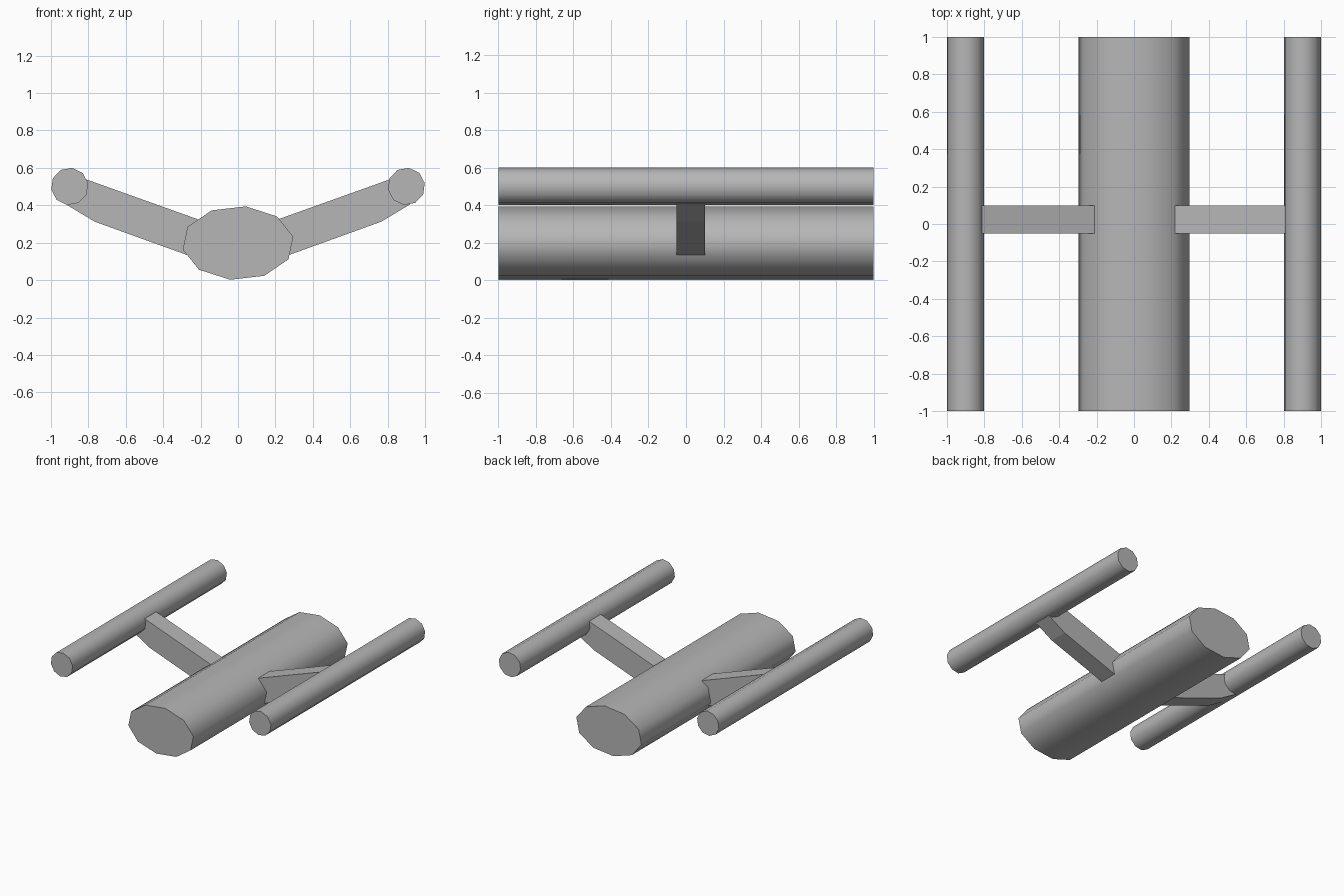
import bpy, bmesh, math

if "Cube" in bpy.data.objects:
    bpy.data.objects.remove(bpy.data.objects["Cube"])

# Mid grey for every part
grey = bpy.data.materials.new("mid_grey")
grey.diffuse_color = (0.47, 0.47, 0.47, 1.0)
grey.use_nodes = True
grey.node_tree.nodes["Principled BSDF"].inputs["Base Color"].default_value = grey.diffuse_color


def extrude_profile(name, profile, y0, y1):
    """Extrude an (x, z) outline along y into a closed solid."""
    bm = bmesh.new()
    near = [bm.verts.new((x, y0, z)) for x, z in profile]
    far = [bm.verts.new((x, y1, z)) for x, z in profile]
    bm.faces.new(near)
    bm.faces.new(far)
    for i in range(len(profile)):
        bm.faces.new((near[i - 1], near[i], far[i], far[i - 1]))
    bmesh.ops.recalc_face_normals(bm, faces=bm.faces)
    mesh = bpy.data.meshes.new(name)
    bm.to_mesh(mesh)
    bm.free()
    mesh.materials.append(grey)
    obj = bpy.data.objects.new(name, mesh)
    bpy.context.collection.objects.link(obj)
    return obj


def tube(name, x, z, rx, rz):
    """Ten-sided lengthwise tube with smooth sides and flat ends."""
    angles = [math.radians(10 + 36 * i) for i in range(10)]
    ring = [(x + rx * math.cos(a), z + rz * math.sin(a)) for a in angles]
    obj = extrude_profile(name, ring, -1.0, 1.0)
    bpy.ops.object.select_all(action='DESELECT')
    obj.select_set(True)
    bpy.context.view_layer.objects.active = obj
    bpy.ops.object.shade_smooth_by_angle(angle=math.radians(60))


# Flattened central hull
tube("hull", 0, 0.198, 0.3, 0.198)

# Raised side tubes and the angled struts that carry them
strut = [(0.15, 0.09), (0.765, 0.312), (0.92, 0.405), (0.88, 0.563), (0.15, 0.302)]
for label, s in (("left", -1), ("right", 1)):
    tube(f"{label}_side_tube", s * 0.9, 0.501, 0.1, 0.1)
    extrude_profile(f"{label}_strut", [(s * x, z) for x, z in strut], -0.05, 0.10)
